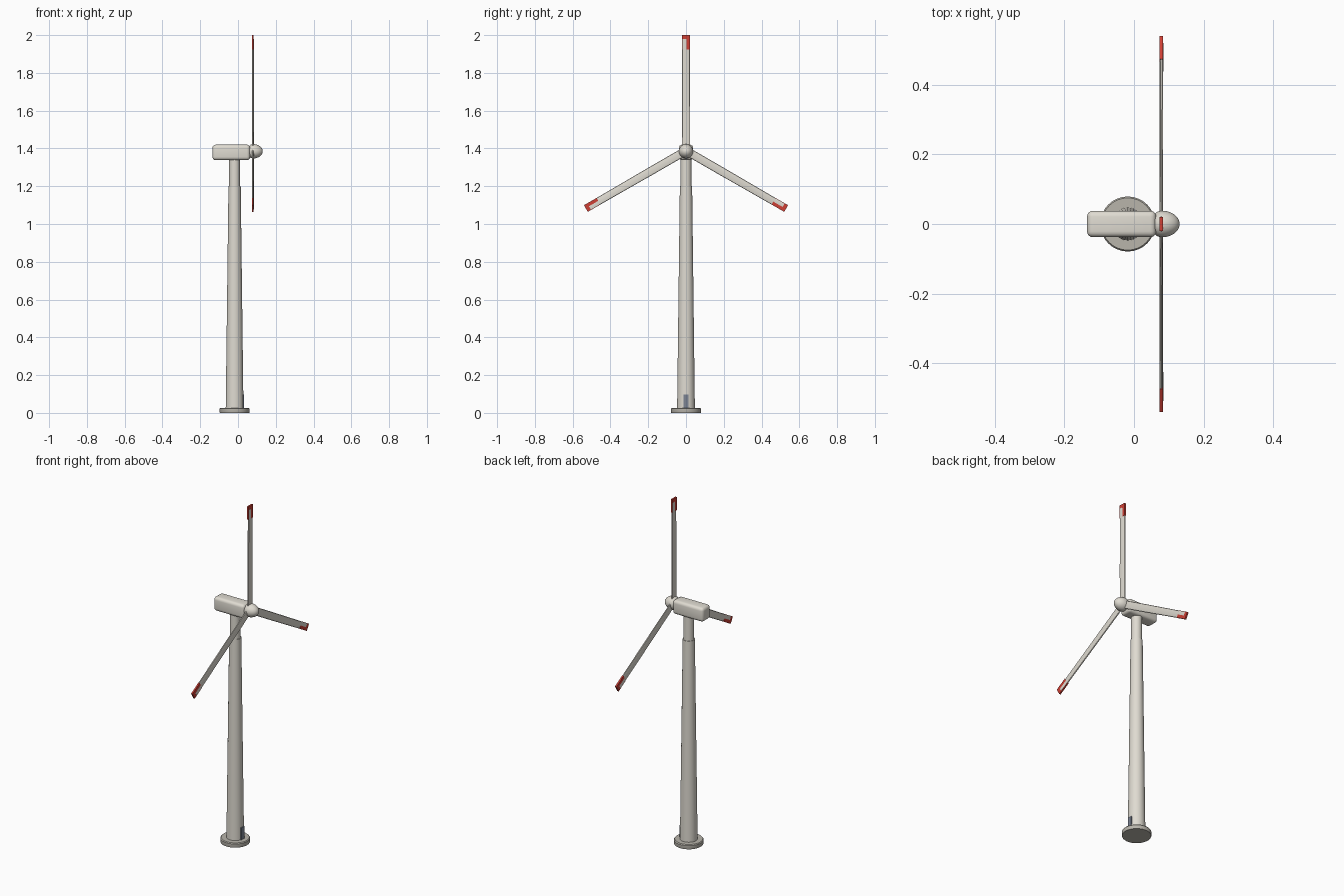
import bpy, bmesh, math
from mathutils import Matrix, Vector

if "Cube" in bpy.data.objects:
    bpy.data.objects.remove(bpy.data.objects["Cube"])


def mat(name, rgb):
    m = bpy.data.materials.new(name)
    m.diffuse_color = (*rgb, 1)
    m.use_nodes = True
    m.node_tree.nodes["Principled BSDF"].inputs["Base Color"].default_value = m.diffuse_color
    return m


WHITE = mat("warm_white", (0.74, 0.71, 0.64))
GREY = mat("concrete_grey", (0.48, 0.46, 0.41))
RED = mat("tip_red", (0.62, 0.05, 0.035))
DOOR = mat("door_blue_grey", (0.2, 0.23, 0.29))

TX = -0.018                         # tower axis
HUB = Vector((0.0785, 0, 1.388))    # rotor centre


def finish(name, bm, material, smooth=True):
    bmesh.ops.recalc_face_normals(bm, faces=bm.faces)
    me = bpy.data.meshes.new(name)
    bm.to_mesh(me)
    bm.free()
    ob = bpy.data.objects.new(name, me)
    bpy.context.collection.objects.link(ob)
    me.materials.append(material)
    if smooth:
        bpy.ops.object.select_all(action='DESELECT')
        ob.select_set(True)
        bpy.context.view_layer.objects.active = ob
        bpy.ops.object.shade_smooth_by_angle(angle=math.radians(35))
    return ob


def loft(bm, rings):
    """Bridge a list of closed rings and cap both ends."""
    vs = [[bm.verts.new(p) for p in r] for r in rings]
    n = len(vs[0])
    for a, b in zip(vs, vs[1:]):
        for i in range(n):
            j = (i + 1) % n
            bm.faces.new((a[i], a[j], b[j], b[i]))
    bm.faces.new(vs[0][::-1])
    bm.faces.new(vs[-1])


def lathe(name, profile, origin, material, axis='Z', n=32):
    bm = bmesh.new()
    rings = []
    for r, h in profile:
        pts = [(r * math.cos(2 * math.pi * i / n), r * math.sin(2 * math.pi * i / n)) for i in range(n)]
        rings.append([Vector((a, b, h)) if axis == 'Z' else Vector((h, a, b)) for a, b in pts])
    loft(bm, rings)
    bmesh.ops.translate(bm, verts=bm.verts, vec=origin)
    return finish(name, bm, material)


def box(name, lo, hi, material, bevel=0, segs=3, rot=None):
    bm = bmesh.new()
    bmesh.ops.create_cube(bm, size=1)
    lo, hi = Vector(lo), Vector(hi)
    bmesh.ops.scale(bm, verts=bm.verts, vec=hi - lo)
    bmesh.ops.translate(bm, verts=bm.verts, vec=(lo + hi) / 2)
    if bevel:
        bmesh.ops.bevel(bm, geom=bm.edges[:], offset=bevel, segments=segs, profile=0.5, affect='EDGES')
    if rot:
        bm.transform(rot)
    return finish(name, bm, material)


# foundation, tower and door
lathe("foundation", [(0.078, 0), (0.079, 0.003), (0.079, 0.022), (0.075, 0.027)], (TX, 0, 0), GREY)
lathe("tower", [(0.047, 0.02), (0.0325, 1.2), (0.029, 1.2), (0.029, 1.35)], (TX, 0, 0), WHITE)
box("door", (TX + 0.035, -0.013, 0.027), (TX + 0.0495, 0.013, 0.098), DOOR)

# nacelle
box("nacelle", (-0.135, -0.038, 1.338), (0.064, 0.038, 1.42), WHITE, 0.017, 4)

# spinner: rounded back, longer nose
prof = [(0.022, 0.056), (0.030, 0.060), (0.035, 0.067), (0.038, 0.077)]
for k in range(1, 9):
    a = k / 8 * math.pi / 2
    prof.append((max(0.038 * math.cos(a), 0.0005), 0.08 + 0.051 * math.sin(a)))
lathe("spinner", prof, (0, 0, HUB.z - 0.003), WHITE, 'X')

# three blades with red tips
for i in range(3):
    m = Matrix.Translation(HUB) @ Matrix.Rotation(i * 2 * math.pi / 3, 4, 'X')
    bm = bmesh.new()
    rings = []
    for z, half, twist in ((0.01, 0.022, 0), (0.2, 0.022, 2), (0.4, 0.021, 3.5), (0.592, 0.020, 5)):
        ring = []
        for k in range(12):
            a = 2 * math.pi * k / 12
            c, s = math.cos(a), math.sin(a)
            p = Vector((0.005 * math.copysign(abs(s) ** 0.6, s), half * math.copysign(abs(c) ** 0.7, c), z))
            ring.append(m @ (Matrix.Rotation(math.radians(twist), 4, 'Z') @ p))
        rings.append(ring)
    loft(bm, rings)
    finish(f"blade_{i + 1}", bm, WHITE)
    box(f"blade_tip_{i + 1}", (-0.0048, -0.0203, 0.535), (0.0048, 0.0203, 0.612), RED, rot=m)
